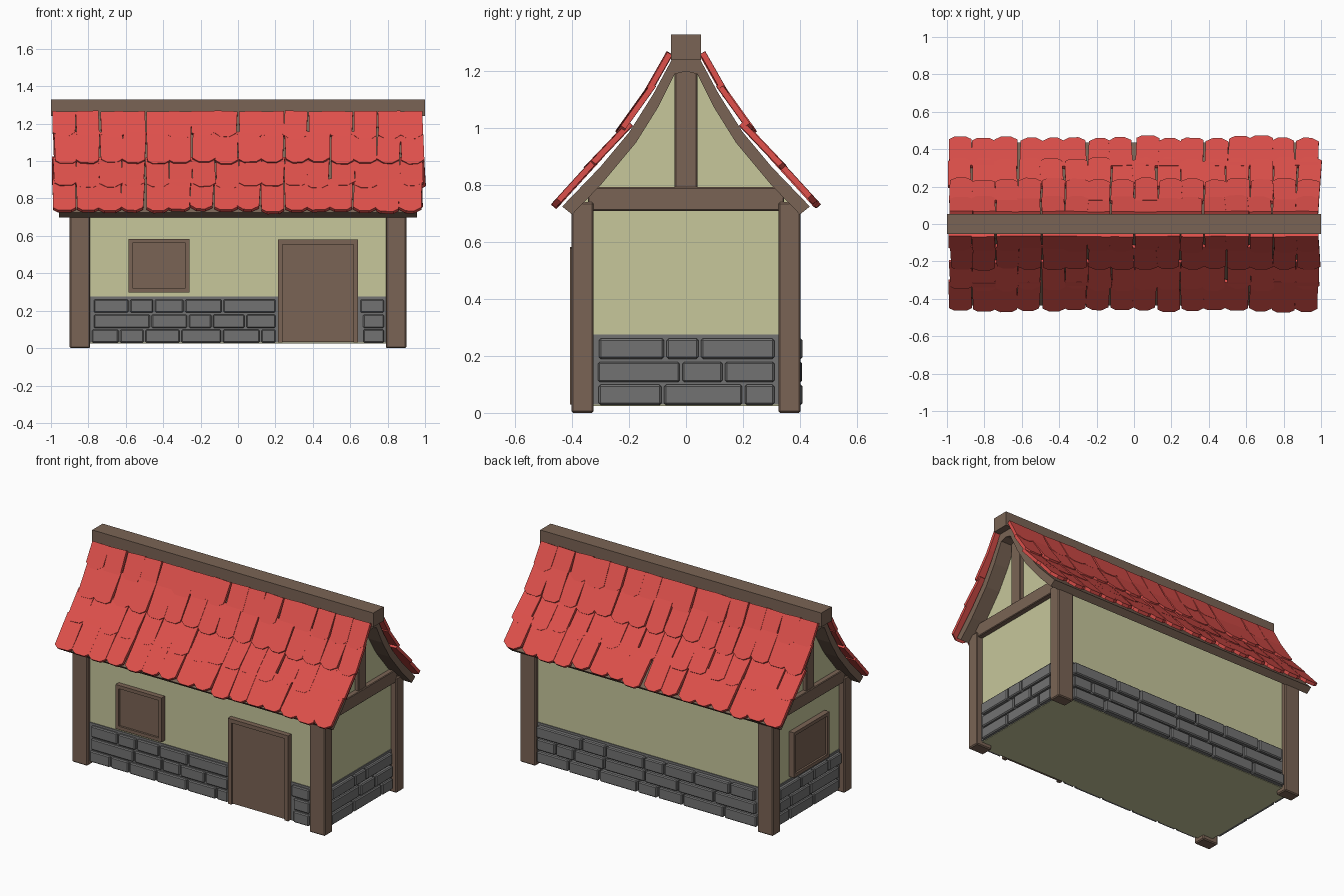
import bpy, bmesh, math, random
from mathutils import Vector, Matrix

if "Cube" in bpy.data.objects:
    bpy.data.objects.remove(bpy.data.objects["Cube"])

random.seed(7)

def material(name, rgb):
    m = bpy.data.materials.new(name)
    m.diffuse_color = (*rgb, 1)
    m.use_nodes = True
    m.node_tree.nodes["Principled BSDF"].inputs["Base Color"].default_value = m.diffuse_color
    return m

WOOD = material("wood", (0.195, 0.127, 0.09))
PLASTER = material("plaster", (0.57, 0.57, 0.33))
STONE = material("stone", (0.17, 0.17, 0.17))
TILE = material("tile", (0.73, 0.08, 0.07))

def finish(name, bm, mat, bevel=0):
    bmesh.ops.recalc_face_normals(bm, faces=bm.faces)
    me = bpy.data.meshes.new(name)
    bm.to_mesh(me)
    bm.free()
    me.materials.append(mat)
    ob = bpy.data.objects.new(name, me)
    bpy.context.collection.objects.link(ob)
    if bevel:
        mod = ob.modifiers.new("bevel", 'BEVEL')
        mod.width, mod.segments = bevel, 1
    return ob

def boxes(name, spans, mat, bevel=0):
    """One object from boxes given as pairs of opposite corners."""
    bm = bmesh.new()
    for a, b in spans:
        a, b = Vector(a), Vector(b)
        size = [abs(v) for v in b - a]
        bmesh.ops.create_cube(bm, size=1, matrix=Matrix.Translation((a + b) / 2) @ Matrix.Diagonal((*size, 1)))
    return finish(name, bm, mat, bevel)

def prism(name, half, x, mat):
    """Mirror a half profile (y, z) about y = 0 and extrude it from -x to x."""
    pts = half + [(-y, z) for y, z in reversed(half) if y > 0]
    bm = bmesh.new()
    face = bm.faces.new([bm.verts.new((-x, y, z)) for y, z in pts])
    out = bmesh.ops.extrude_face_region(bm, geom=[face])
    bmesh.ops.translate(bm, vec=(2 * x, 0, 0), verts=[v for v in out["geom"] if isinstance(v, bmesh.types.BMVert)])
    return finish(name, bm, mat)

# Maps (along wall, outward, up) to world space for each wall
WALLS = {
    "front": lambda u, d, z: (u, -d, z),
    "back": lambda u, d, z: (u, d, z),
    "right": lambda u, d, z: (d, u, z),
    "left": lambda u, d, z: (-d, u, z),
}

# Plaster body with its gables
prism("plaster_walls", [(0, 1.21), (0.05, 1.19), (0.18, 0.96), (0.32, 0.79), (0.375, 0.73), (0.375, 0.025)], 0.86, PLASTER)

# Stone base and its courses of raised bricks
boxes("stone_base", [((-0.865, -0.38, 0.03), (0.865, 0.38, 0.275))], STONE)

def bricks(wall, ranges, depth):
    spans = []
    for z in (0.028, 0.108, 0.19):
        for start, end in ranges:
            u = start + random.uniform(0, 0.03)
            while end - u > 0.05:
                w = random.uniform(0.12, 0.32)
                if end - u - w < 0.08:
                    w = end - u
                d = depth - random.uniform(0, 0.006)
                spans.append((WALLS[wall](u, 0.35 if depth < 0.5 else 0.84, z), WALLS[wall](u + w - 0.01, d, z + 0.071)))
                u += w
    boxes(wall + "_bricks", spans, STONE, 0.006)

bricks("front", [(-0.79, 0.21), (0.645, 0.79)], 0.398)
bricks("back", [(-0.79, 0.79)], 0.41)
bricks("right", [(-0.32, 0.32)], 0.888)
bricks("left", [(-0.32, 0.32)], 0.888)

# Corner posts
for sx, xn in ((-1, "left"), (1, "right")):
    for sy, yn in ((-1, "front"), (1, "back")):
        boxes(f"{yn}_{xn}_post", [((sx * 0.79, sy * 0.325, 0), (sx * 0.9, sy * 0.403, 0.74))], WOOD, 0.006)
    # Gable timbers
    boxes(xn + "_tie_beam", [((sx * 0.81, -0.345, 0.71), (sx * 0.893, 0.345, 0.793))], WOOD, 0.004)
    boxes(xn + "_king_post", [((sx * 0.82, -0.04, 0.78), (sx * 0.885, 0.04, 1.22))], WOOD, 0.004)

# Framed openings
def opening(name, wall, face, u0, u1, z0, z1, t, sill=True):
    at, back = WALLS[wall], face - 0.04
    parts = [
        (at(u0, back, z0), at(u0 + t, face, z1)),
        (at(u1 - t, back, z0), at(u1, face, z1)),
        (at(u0 + t, back, z1 - t), at(u1 - t, face, z1)),
    ]
    if sill:
        parts.append((at(u0 + t, back, z0), at(u1 - t, face, z0 + t)))
    boxes(name + "_frame", parts, WOOD)
    boxes(name + "_panel", [(at(u0 + t, back, z0 + 0.002), at(u1 - t, face - 0.013, z1 - t))], WOOD)

opening("front_window", "front", 0.408, -0.585, -0.258, 0.298, 0.583, 0.022)
opening("side_window", "left", 0.895, -0.18, 0.18, 0.29, 0.58, 0.022)
opening("door", "front", 0.408, 0.213, 0.642, 0.03, 0.58, 0.025, sill=False)

# Curved roof shell: outer line down to the eave, inner line back up
outer = [(0.045, 1.25), (0.115, 1.12), (0.2, 0.985), (0.3, 0.865), (0.435, 0.725)]
inner = [(0.4, 0.697), (0.3, 0.8), (0.175, 0.95), (0.1, 1.07), (0.04, 1.19)]
prism("roof_shell", [(0, 1.25)] + outer + inner + [(0, 1.2)], 0.957, WOOD)

# Ridge beam
boxes("ridge_beam", [((-1, -0.053, 1.24), (1, 0.053, 1.33))], WOOD)

# Tiles: four overlapping rows per slope, each row from (y, z) top to bottom
ROWS = [((0.058, 1.262), (0.14, 1.118)), ((0.117, 1.152), (0.235, 0.987)),
        ((0.197, 1.015), (0.347, 0.857)), ((0.305, 0.9), (0.46, 0.73))]
COUNT, THICK = 16, 0.02

def tile_slope(name, side):
    bm = bmesh.new()
    for row, (top, bottom) in enumerate(ROWS):
        a, b = Vector((0, side * top[0], top[1])), Vector((0, side * bottom[0], bottom[1]))
        down = (b - a).normalized()
        out = Vector((0, side * -down.z, abs(down.y)))
        for i in range(COUNT):
            w = 1.98 / COUNT
            x = -0.99 + w * (i + 0.5) + random.uniform(-0.006, 0.006)
            length = (b - a).length + random.uniform(-0.012, 0.008)
            h = w / 2 - 0.001
            c = random.uniform(0.025, 0.04)
            shape = [(-h, 0), (h, 0), (h, length - c * 0.7), (h - c, length),
                     (-h + c, length), (-h, length - c * 0.7)]
            yaw = random.uniform(-0.05, 0.05)
            lift = random.uniform(-0.003, 0.003)
            layers = []
            for t in (-THICK / 2, THICK / 2):
                layers.append([bm.verts.new(a + out * (t + lift) + Vector((x + u - yaw * v, 0, 0)) + down * (v + yaw * u))
                               for u, v in shape])
            lo, hi = layers
            bm.faces.new(hi)
            bm.faces.new(lo[::-1])
            for k in range(6):
                n = (k + 1) % 6
                bm.faces.new((lo[k], lo[n], hi[n], hi[k]))
    finish(name, bm, TILE)

tile_slope("front_roof_tiles", -1)
tile_slope("back_roof_tiles", 1)
